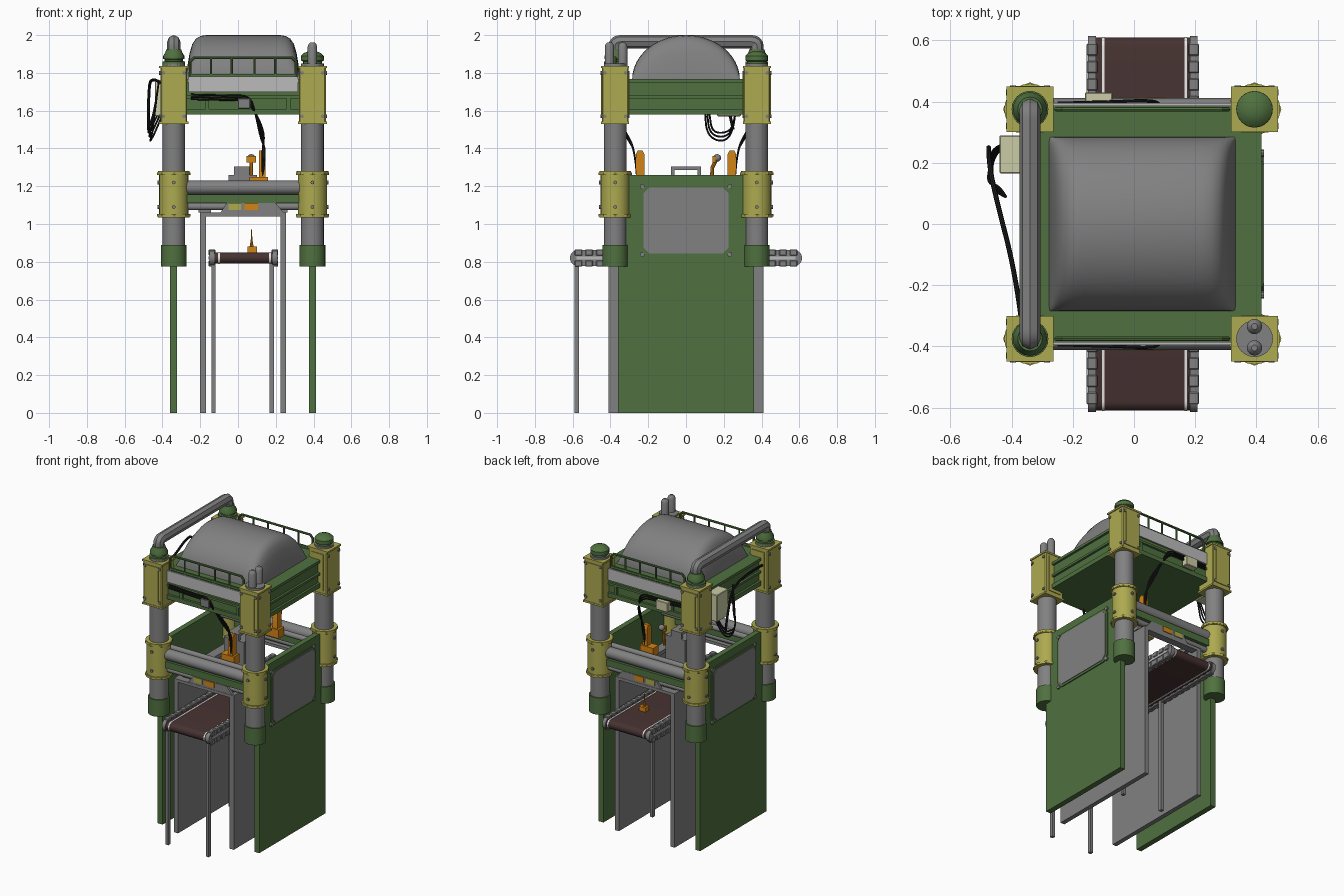
import bpy, bmesh, math
from mathutils import Vector, Matrix

if "Cube" in bpy.data.objects:
    bpy.data.objects.remove(bpy.data.objects["Cube"])


def material(name, rgb):
    m = bpy.data.materials.new(name)
    m.use_nodes = True
    m.diffuse_color = (*rgb, 1)
    m.node_tree.nodes["Principled BSDF"].inputs["Base Color"].default_value = (*rgb, 1)
    return m


GREEN = material("machine green", (0.08, 0.165, 0.05))
OLIVE = material("olive yellow", (0.42, 0.4, 0.08))
GREY = material("steel grey", (0.22, 0.22, 0.22))
LIGHT = material("light grey", (0.5, 0.5, 0.5))
BROWN = material("belt brown", (0.06, 0.032, 0.03))
ORANGE = material("orange", (0.65, 0.23, 0.008))
CREAM = material("cream", (0.6, 0.6, 0.38))
BLACK = material("cable black", (0.012, 0.012, 0.012))
WHITE = material("white", (0.8, 0.8, 0.8))

CX = 0.027      # machine centre line
PX, PY = 0.367, 0.375   # column offsets from the centre line


def finish(name, bm, mat):
    bmesh.ops.recalc_face_normals(bm, faces=bm.faces)
    me = bpy.data.meshes.new(name)
    bm.to_mesh(me)
    bm.free()
    ob = bpy.data.objects.new(name, me)
    bpy.context.collection.objects.link(ob)
    me.materials.append(mat)
    return ob


def box(name, mat, x, y, z, bevel=0):
    """Box from (low, high) ranges."""
    bm = bmesh.new()
    bmesh.ops.create_cube(bm, size=1)
    for v in bm.verts:
        v.co = Vector([(r[0] + r[1]) / 2 + c * (r[1] - r[0]) for c, r in zip(v.co, (x, y, z))])
    if bevel:
        bmesh.ops.bevel(bm, geom=bm.edges[:], offset=bevel, segments=1, affect='EDGES')
    return finish(name, bm, mat)


def lathe(name, mat, at, profile, sides=24, axis='Z'):
    """Solid of (radius, distance) rings stacked along an axis."""
    bm = bmesh.new()
    rot = {'Z': Matrix(), 'X': Matrix.Rotation(math.pi / 2, 4, 'Y'),
           'Y': Matrix.Rotation(-math.pi / 2, 4, 'X')}[axis]
    rings = []
    for r, h in profile:
        ring = []
        for i in range(sides):
            a = math.tau * i / sides
            ring.append(bm.verts.new(rot @ Vector((r * math.cos(a), r * math.sin(a), h)) + Vector(at)))
        rings.append(ring)
    for a, b in zip(rings, rings[1:]):
        for i in range(sides):
            j = (i + 1) % sides
            bm.faces.new((a[i], a[j], b[j], b[i]))
    bm.faces.new(rings[0])
    bm.faces.new(rings[-1])
    return finish(name, bm, mat)


def rod(name, mat, at, r, length, axis='Z', sides=24):
    return lathe(name, mat, at, [(r, 0), (r, length)], sides, axis)


def prism(name, mat, pts, axis, lo, hi):
    """Outline extruded along x (points are y, z) or y (points are x, z)."""
    bm = bmesh.new()
    place = (lambda p, d: (d, *p)) if axis == 'X' else (lambda p, d: (p[0], d, p[1]))
    a, b = [[bm.verts.new(place(p, d)) for p in pts] for d in (lo, hi)]
    bm.faces.new(a)
    bm.faces.new(b)
    for i in range(len(pts)):
        j = (i + 1) % len(pts)
        bm.faces.new((a[i], a[j], b[j], b[i]))
    return finish(name, bm, mat)


def tube(name, mat, pts, r, smooth=True):
    cu = bpy.data.curves.new(name, 'CURVE')
    cu.dimensions = '3D'
    cu.bevel_depth, cu.bevel_resolution, cu.use_fill_caps = r, 2, True
    sp = cu.splines.new('NURBS' if smooth else 'POLY')
    sp.points.add(len(pts) - 1)
    for p, co in zip(sp.points, pts):
        p.co = (*co, 1)
    sp.use_endpoint_u, sp.order_u, sp.resolution_u = True, 3, 6
    cu.materials.append(mat)
    ob = bpy.data.objects.new(name, cu)
    bpy.context.collection.objects.link(ob)
    return ob


def octagon(cy, cz, hy, hz, c):
    return [(cy + sy * a, cz + sz * b) for sy, sz, a, b in (
        (1, 1, hy - c, hz), (1, 1, hy, hz - c), (1, -1, hy, hz - c), (1, -1, hy - c, hz),
        (-1, -1, hy - c, hz), (-1, -1, hy, hz - c), (-1, 1, hy, hz - c), (-1, 1, hy - c, hz))]


# Columns with their foot cups, lower and upper collars
for sx in (-1, 1):
    for sy in (-1, 1):
        x, y = CX + sx * PX, sy * PY
        rod("column", GREY, (x, y, 0.8), 0.06, 1.05)
        rod("foot_cup", GREEN, (x, y, 0.775), 0.068, 0.115)
        lathe("lower_collar", OLIVE, (x, y, 1.035),
              [(0.084, 0), (0.084, 0.015), (0.077, 0.016), (0.077, 0.229), (0.084, 0.23), (0.084, 0.245)], 24)
        for z in (1.04, 1.26):
            rod("collar_flange", OLIVE, (x, y, z), 0.088, 0.012, sides=8)
        box("upper_collar", OLIVE, (x - .071, x + .071), (y - .071, y + .071), (1.535, 1.835), 0.006)
        for z in (1.53, 1.825):
            box("collar_rim", OLIVE, (x - .077, x + .077), (y - .074, y + .074), (z, z + 0.012))
        box("collar_cover", OLIVE, (x - .045, x + .045), (y - .076, y + .076), (1.56, 1.81))
        for d in (-.055, .055):
            for z in (1.57, 1.80):
                rod("collar_bolt", GREY, (x + d, y + sy * .07 - .008, z), 0.01, 0.016, 'Y', 8)
                rod("collar_bolt", GREY, (x + sx * .07 - .008, y + d, z), 0.01, 0.016, 'X', 8)
        for z in (1.09, 1.22):
            rod("collar_bolt", GREY, (x, y + sy * .077 - .008, z), 0.01, 0.016, 'Y', 8)
            rod("collar_bolt", GREY, (x + sx * .077 - .008, y, z), 0.01, 0.016, 'X', 8)

# Column top fittings
cap = [(0.05, 0), (0.05, 0.02), (0.06, 0.025), (0.06, 0.05), (0.045, 0.065), (0.02, 0.075)]
lathe("column_cap", GREEN, (CX + PX, PY, 1.84), cap, 16)
for sy in (-1, 1):
    lathe("pipe_fitting", GREEN, (CX - PX, sy * PY, 1.84),
          [(.06, 0), (.06, .02), (.048, .022), (.048, .032), (.056, .034), (.056, .05), (.044, .07), (.04, .085)], 20)
for y in (-0.405, -0.335):
    lathe("vent_stub", GREY, (CX + PX, y, 1.83), [(.025, 0), (.025, .11), (.02, .123), (.01, .132)], 16)

# Overhead pipe
R = 0.035
tube("overhead_pipe", GREY, [(CX - PX, s * a, z) for s, a, z in (
    (-1, PY, 1.86), (-1, PY, 1.92), (-1, PY, 1.965), (-1, .31, 1.965), (-1, .2, 1.965),
    (1, .2, 1.965), (1, .31, 1.965), (1, PY, 1.965), (1, PY, 1.92), (1, PY, 1.86))], R)

# Upper frame with ledges
box("upper_frame", GREEN, (CX - .375, CX + .375), (-.375, .375), (1.585, 1.765))
for z, h in ((1.58, .03), (1.665, .015), (1.75, .018)):
    box("frame_ledge", GREEN, (CX - .39, CX + .39), (-.39, .39), (z, z + h))

# Arched top tank: one arch scaled along its length
bm = bmesh.new()
ends = [(0, .02), (.012, .35), (.022, .6), (.036, .8), (.055, .92), (.08, .98), (.11, 1)]
stations = [(-.305 + d, s) for d, s in ends] + [(.305 - d, s) for d, s in reversed(ends)]
rows = []
for x, s in stations:
    rows.append([bm.verts.new((CX + x, -.285 * math.cos(math.pi * i / 24),
                               1.765 + .235 * s * math.sin(math.pi * i / 24))) for i in range(25)])
for a, b in zip(rows, rows[1:]):
    for i in range(24):
        bm.faces.new((a[i], a[i + 1], b[i + 1], b[i]))
for r in (rows[0], rows[-1]):
    bm.faces.new(r)
finish("top_tank", bm, GREY)

# Front and back: guard rails, cover plates, cross bars, inner rails
for sy in (-1, 1):
    y = sy * 0.375
    tube("guard_rail", GREEN, [(CX + a, y, z) for a, z in (
        (-.28, 1.76), (-.28, 1.86), (-.26, 1.88), (.26, 1.88), (.28, 1.86), (.28, 1.76))], .008, False)
    box("rail_lower_bar", GREEN, (CX - .28, CX + .28), (y - .006, y + .006), (1.78, 1.795))
    for a in (-.17, -.06, .06, .17):
        rod("rail_post", GREEN, (CX + a, y, 1.76), .006, .12, sides=8)
    box("cover_plate", LIGHT, (CX - .29, CX + .29), sorted((sy * .385, sy * .396)), (1.70, 1.78))
    for a in (-.2, .23):
        box("frame_rib", GREEN, (CX + a, CX + a + .02), sorted((sy * .37, sy * .388)), (1.60, 1.68))
    rod("cross_tube", GREY, (CX - .3, y, 1.193), .037, .6, 'X')
    box("cross_beam", GREEN, (CX - .3, CX + .3), (y - .03, y + .03), (1.11, 1.157))
    rod("lower_cross_rod", GREY, (CX - .3, y, 1.092), .019, .6, 'X', 16)
    rod("inner_rail", GREY, (CX - .35, sy * .29, 1.2), .018, .7, 'X', 16)
    box("channel_lintel", GREY, (CX - .228, CX + .228), sorted((sy * .36, sy * .41)), (1.04, 1.06))
    prism("gate_plate", GREY, [(-.1, 1.05), (.25, 1.05), (.2, 1.11), (-.06, 1.11)], 'Y', *sorted((sy * .39, sy * .408)))
    box("gate_tag", OLIVE, (-.05, .015), sorted((sy * .40, sy * .413)), (1.075, 1.11))
    box("gate_sign", ORANGE, (.035, .105), sorted((sy * .40, sy * .413)), (1.075, 1.11))

# Sides: green outer panels with windows, grey channel walls
for sx in (-1, 1):
    def out(a, b):
        return sorted((CX + sx * a, CX + sx * b))
    box("side_panel", GREEN, out(.35, .387), (-.36, .36), (0, 1.26))
    prism("window_frame", GREEN, octagon(0, 1.018, .24, .19, .035), 'X', *out(.38, .394))
    prism("side_window", GREY, octagon(0, 1.018, .225, .175, .03), 'X', *out(.39, .398))
    for y in (-.232, .232):
        for z in (.838, 1.198):
            rod("window_bolt", GREY, (CX + sx * .39 - .008, y, z), .013, .016, 'X', 10)
    box("channel_wall", GREY, out(.197, .228), (-.41, .41), (0, 1.06))
    box("wall_top_rail", GREY, out(.17, .235), (-.35, .35), (1.06, 1.085))

# Conveyor: belt loop, edge stripes, side rails with links, legs
def stadium(half, r, zc):
    return [(s * (half - r) + s * r * math.cos(a), zc + s * r * math.sin(a))
            for s in (1, -1) for a in (math.pi * (i / 8 - .5) for i in range(9))]


prism("conveyor_belt", BROWN, stadium(.61, .03, .82), 'X', -.135, .19)
for x in (-.105, .165):
    prism("belt_stripe", WHITE, stadium(.612, .032, .82), 'X', x, x + .009)
for x, o in ((-.155, -1), (.178, 1)):
    prism("conveyor_rail", GREY, stadium(.615, .042, .82), 'X', x + .005, x + .03)
    face = x if o < 0 else x + .028
    box("rail_strip", LIGHT, (face, face + .007), (-.58, .58), (.813, .827))
    for i in range(21):
        y = -.57 + i * .057
        box("rail_link", GREY, (x, x + .035), (y - .02, y + .02), (.832, .866), .004)
        box("rail_link", GREY, (x, x + .035), (y - .02, y + .02), (.774, .808), .004)
for x in (-.13, .179):
    for y in (-.578, .11):
        box("conveyor_leg", GREY, (x - .011, x + .011), (y - .012, y + .012), (0, .8))

# Orange arms, central bracket, knob and belt sensor
for sy in (-1, 1):
    y = sy * .243
    prism("arm_plate", ORANGE, [(y + a, z) for a, z in (
        (-.022, 1.2), (.022, 1.2), (.022, 1.37), (.012, 1.39), (-.012, 1.39), (-.022, 1.37))], 'X', .11, .145)
    box("arm_base", ORANGE, (.06, .16), (y - .03, y + .03), (1.19, 1.25))
box("centre_block", GREY, (-.05, .1), (-.08, .08), (1.06, 1.26))
box("centre_bracket", GREY, (-.02, .06), (-.08, .08), (1.285, 1.305))
for y in (-.08, .06):
    box("bracket_foot", GREY, (-.02, .06), (y, y + .02), (1.25, 1.29))
tube("knob_stem", ORANGE, [(.07, .135, 1.22), (.07, .14, 1.3), (.07, .165, 1.35)], .01, False)
ball = [(.02 * math.sin(math.pi * i / 8) + .0005, -.02 * math.cos(math.pi * i / 8)) for i in range(9)]
lathe("knob", GREY, (.07, .165, 1.35), ball, 12)
box("knob_clamp", ORANGE, (.045, .095), (.14, .16), (1.325, 1.36))
box("sensor_body", ORANGE, (.05, .1), (.33, .37), (.85, .88))
lathe("sensor_spike", ORANGE, (.072, .35, .87), [(.012, 0), (.004, .05), (.002, .1)], 8)

# Control boxes
box("control_box", CREAM, (-.44, -.36), (.165, .29), (1.57, 1.755), .004)
box("rear_box", CREAM, (-.16, -.07), (.385, .43), (1.615, 1.68), .003)
box("front_box", GREY, (0, .065), (-.41, -.385), (1.61, 1.665), .003)

# Cables
for i in range(3):
    d = i * .012
    for sy in (-1, 1):
        tube("arm_cable", BLACK, [(-.25, sy * .395, 1.685 - d), (-.05, sy * .4, 1.68 - d), (.06 - d, sy * .405, 1.68 - d),
                                  (.09, sy * .39, 1.6), (.12 + d, sy * .31, 1.45 + d), (.15 - d, sy * .27, 1.39),
                                  (.13, sy * .26, 1.25)], .005)
    tube("box_cable", BLACK, [(-.4 - d, .26, 1.58), (-.44 - d, .25, 1.48 + d), (-.47, .19, 1.43 + 2 * d),
                              (-.455 - d, .11 + d, 1.47 + d), (-.44, .1 + d, 1.6), (-.42, .09, 1.75)], .005)
tube("side_cable", BLACK, [(-.37, -.3, 1.72), (-.39, -.15, 1.74), (-.45, .08, 1.77),
                           (-.475, .2, 1.74), (-.475, .25, 1.5)], .008)

# Turn tubes into meshes and smooth the round parts
bpy.ops.object.select_all(action='DESELECT')
made = [o for o in bpy.context.collection.objects if o.type in {'MESH', 'CURVE'}]
for o in made:
    o.select_set(True)
bpy.context.view_layer.objects.active = made[0]
bpy.ops.object.convert(target='MESH')
bpy.ops.object.shade_smooth_by_angle(angle=math.radians(35))
